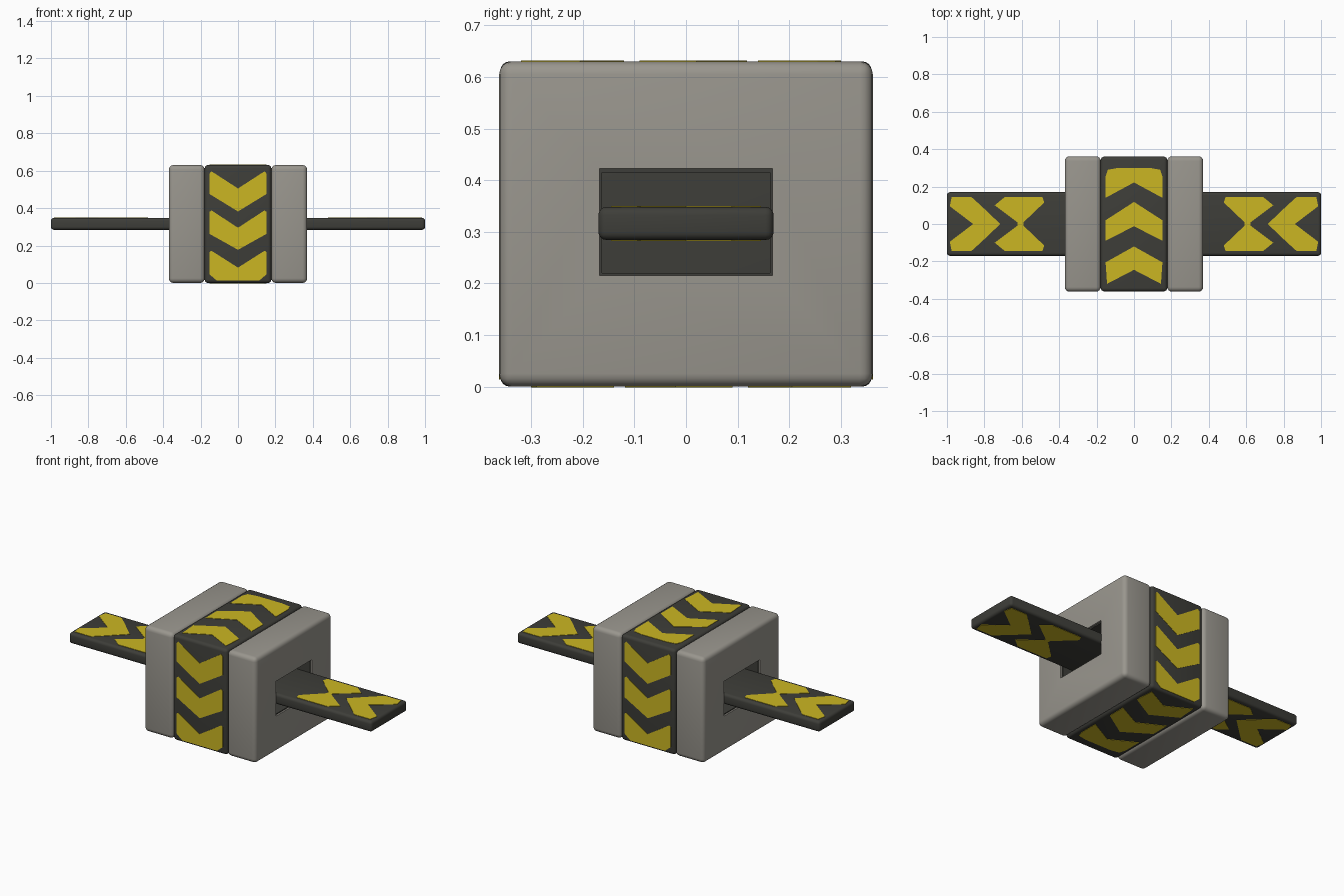
import bpy, bmesh
from mathutils import Vector

if "Cube" in bpy.data.objects:
    bpy.data.objects.remove(bpy.data.objects["Cube"])

def mat(name, rgb):
    m = bpy.data.materials.new(name)
    m.diffuse_color = (*rgb, 1)
    m.use_nodes = True
    m.node_tree.nodes["Principled BSDF"].inputs["Base Color"].default_value = m.diffuse_color
    return m

GREY = mat("warm grey", (0.32, 0.305, 0.27))
DARK = mat("charcoal", (0.048, 0.048, 0.041))
YELLOW = mat("hazard yellow", (0.60, 0.47, 0.016))

MID = 0.315          # height of the centre line


def finish(bm, name, material):
    bmesh.ops.recalc_face_normals(bm, faces=bm.faces)
    me = bpy.data.meshes.new(name)
    bm.to_mesh(me)
    bm.free()
    ob = bpy.data.objects.new(name, me)
    bpy.context.collection.objects.link(ob)
    me.materials.append(material)
    return ob


def smooth(ob):
    bpy.ops.object.select_all(action='DESELECT')
    ob.select_set(True)
    bpy.context.view_layer.objects.active = ob
    bpy.ops.object.shade_smooth_by_angle(angle=0.6)


def box(name, lo, hi, material, bevel=0.0):
    bm = bmesh.new()
    bmesh.ops.create_cube(bm, size=1)
    lo, hi = Vector(lo), Vector(hi)
    for v in bm.verts:
        v.co = Vector([(lo[i] + hi[i]) / 2 + v.co[i] * (hi[i] - lo[i]) for i in range(3)])
    if bevel:
        bmesh.ops.bevel(bm, geom=bm.edges[:], offset=bevel, segments=4,
                        profile=0.5, affect='EDGES')
    ob = finish(bm, name, material)
    if bevel:
        smooth(ob)
    return ob


def plate(name, half, place, closed_half=True):
    """Thin painted plate: half outline mirrored in u, placed by place(u, v, height)."""
    pts = half + [(-u, v) for u, v in reversed(half) if u > 1e-6]
    bm = bmesh.new()
    rings = [[bm.verts.new(place(u, v, h)) for u, v in pts] for h in (-0.003, 0.002)]
    for ring in rings:
        bm.faces.new(ring)
    n = len(pts)
    for i in range(n):
        j = (i + 1) % n
        bm.faces.new((rings[0][i], rings[0][j], rings[1][j], rings[1][i]))
    return finish(bm, name, YELLOW)


# central dark band and the long flat bar
box("centre_band", (-0.178, -0.36, 0), (0.178, 0.36, 0.63), DARK, 0.018)
box("flat_bar", (-1, -0.17, 0.284), (1, 0.17, 0.348), DARK, 0.016)

# grey end blocks, each with a rectangular recess around the bar
for side, s in (("left", -1), ("right", 1)):
    def span(a, b):
        return sorted((s * a, s * b))
    x0, x1 = span(0.178, 0.37)
    block = box(side + "_end_block", (x0, -0.362, 0), (x1, 0.362, 0.63), GREY, 0.025)
    c0, c1 = span(0.1, 0.5)
    cutter = box(side + "_slot_cutter", (c0, -0.168, 0.215), (c1, 0.168, 0.423), GREY)
    mod = block.modifiers.new("slot", 'BOOLEAN')
    mod.operation = 'DIFFERENCE'
    mod.solver = 'EXACT'
    mod.object = cutter
    bpy.context.view_layer.objects.active = block
    bpy.ops.object.modifier_apply(modifier=mod.name)
    bpy.data.objects.remove(cutter)
    smooth(block)
    # dark lining of the recess
    l0, l1 = span(0.17, 0.36)
    for i, (y0, y1, z0, z1) in enumerate(((-0.17, 0.17, 0.415, 0.425), (-0.17, 0.17, 0.213, 0.22),
                                          (-0.17, -0.163, 0.215, 0.423), (0.163, 0.17, 0.215, 0.423))):
        box(f"{side}_slot_lining_{i}", (l0, y0, z0), (l1, y1, z1), DARK)

# chevrons on the band: front/back point down, top points back, bottom points forward
W = 0.152
wall = [
    [(0, 0.505), (W - 0.01, 0.597), (W, 0.585), (W, 0.475), (0, 0.382)],
    [(0, 0.295), (W - 0.01, 0.388), (W, 0.38), (W, 0.262), (0, 0.177)],
    [(0, 0.082), (W - 0.01, 0.172), (W, 0.165), (W, 0.045), (0.115, 0.014)],
]
roof = [
    [(0.085, 0.30), (0.14, 0.29), (W, 0.255), (W, 0.14), (0, 0.222)],
    [(0, 0.118), (W, 0.02), (W, -0.09), (0, -0.012)],
    [(0, -0.12), (W, -0.205), (W - 0.008, -0.32), (0, -0.245)],
]
for i in range(3):
    plate(f"front_chevron_{i}", wall[i], lambda u, v, h: (u, -0.36 - h, v))
    plate(f"back_chevron_{i}", wall[i], lambda u, v, h: (u, 0.36 + h, v))
    plate(f"top_chevron_{i}", roof[i], lambda u, v, h: (u, v, 0.63 + h))
    plate(f"bottom_chevron_{i}", roof[i], lambda u, v, h: (u, -v, -h))

# bar markings: an hourglass and an inward arrow on each end, both faces
hourglass = [(0.008, 0.592), (0.115, 0.48), (0.145, 0.49), (0.145, 0.69), (0.10, 0.745), (0.008, 0.622)]
arrow = [(0, 0.715), (0.10, 0.82), (0.145, 0.87), (0.145, 0.975), (0.095, 0.985), (0, 0.86)]
for side, s in (("left", -1), ("right", 1)):
    for face, z, d in (("top", 0.348, 1), ("under", 0.284, -1)):
        for name, shape in (("hourglass", hourglass), ("arrow", arrow)):
            plate(f"{side}_{face}_{name}", shape,
                  lambda u, v, h: (s * v, u, z + d * h))
